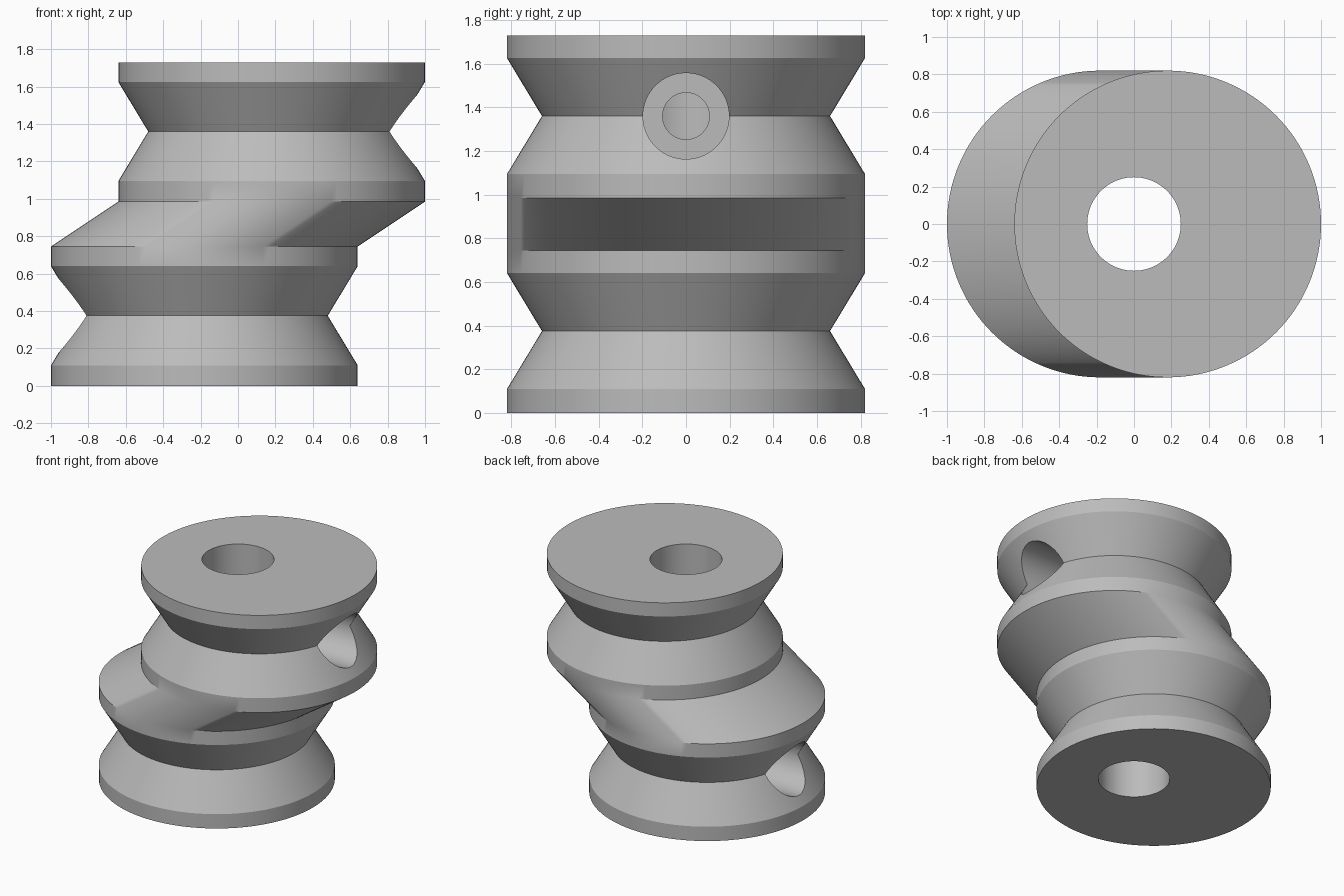
import bpy
import bmesh
import math
from mathutils import Matrix

cube = bpy.data.objects.get("Cube")
if cube:
    bpy.data.objects.remove(cube, do_unlink=True)

SEGMENTS = 128
OFFSET = 0.18           # sideways shift of each pulley from the shaft
RIM, GROOVE = 0.82, 0.66
UPPER_Z = 0.985         # base of the upper pulley

grey = bpy.data.materials.new("plain grey")
grey.use_nodes = True
colour = (0.5, 0.5, 0.5, 1)
grey.diffuse_color = colour
grey.node_tree.nodes["Principled BSDF"].inputs["Base Color"].default_value = colour


def make_object(name, bm):
    bmesh.ops.recalc_face_normals(bm, faces=bm.faces)
    mesh = bpy.data.meshes.new(name)
    bm.to_mesh(mesh)
    bm.free()
    mesh.materials.append(grey)
    obj = bpy.data.objects.new(name, mesh)
    bpy.context.collection.objects.link(obj)
    return obj


def loft(name, rings):
    """Join circles given as (centre x, radius, z) into a closed solid."""
    bm = bmesh.new()
    loops = []
    for cx, r, z in rings:
        angles = [2 * math.pi * i / SEGMENTS for i in range(SEGMENTS)]
        loops.append([bm.verts.new((cx + r * math.cos(a), r * math.sin(a), z))
                      for a in angles])
    for low, high in zip(loops, loops[1:]):
        for i in range(SEGMENTS):
            j = (i + 1) % SEGMENTS
            bm.faces.new((low[i], low[j], high[j], high[i]))
    bm.faces.new(loops[0][::-1])
    bm.faces.new(loops[-1])
    return make_object(name, bm)


def cut(body, cutter):
    cutter.hide_render = True
    mod = body.modifiers.new("cut", "BOOLEAN")
    mod.operation = "DIFFERENCE"
    mod.solver = "EXACT"
    mod.object = cutter
    bpy.context.view_layer.objects.active = body
    bpy.ops.object.modifier_apply(modifier=mod.name)
    bpy.data.objects.remove(cutter, do_unlink=True)


# Two grooved pulleys joined by a slanted neck
profile = [(RIM, 0), (RIM, 0.11), (GROOVE, 0.375), (RIM, 0.64), (RIM, 0.745)]
rings = [(-OFFSET, r, z) for r, z in profile]
rings += [(OFFSET, r, z + UPPER_Z) for r, z in profile]
body = loft("offset_double_pulley", rings)

# Shaft bore
cut(body, loft("shaft_bore_cutter", [(0, 0.25, -0.1), (0, 0.25, 1.9)]))

# Counterbored screw holes, one in each groove on its overhanging side
for side, z in ((1, 0.375 + UPPER_Z), (-1, 0.375)):
    for radius, start in ((0.197, 0.42), (0.107, 0.05)):
        hole = loft("screw_hole_cutter", [(0, radius, start), (0, radius, 1.2)])
        hole.data.transform(Matrix.Translation((0, 0, z))
                            @ Matrix.Rotation(side * math.pi / 2, 4, "Y"))
        cut(body, hole)

# Smooth curved walls with crisp rims
bpy.ops.object.select_all(action="DESELECT")
body.select_set(True)
bpy.context.view_layer.objects.active = body
bpy.ops.object.shade_smooth_by_angle(angle=math.radians(30))
